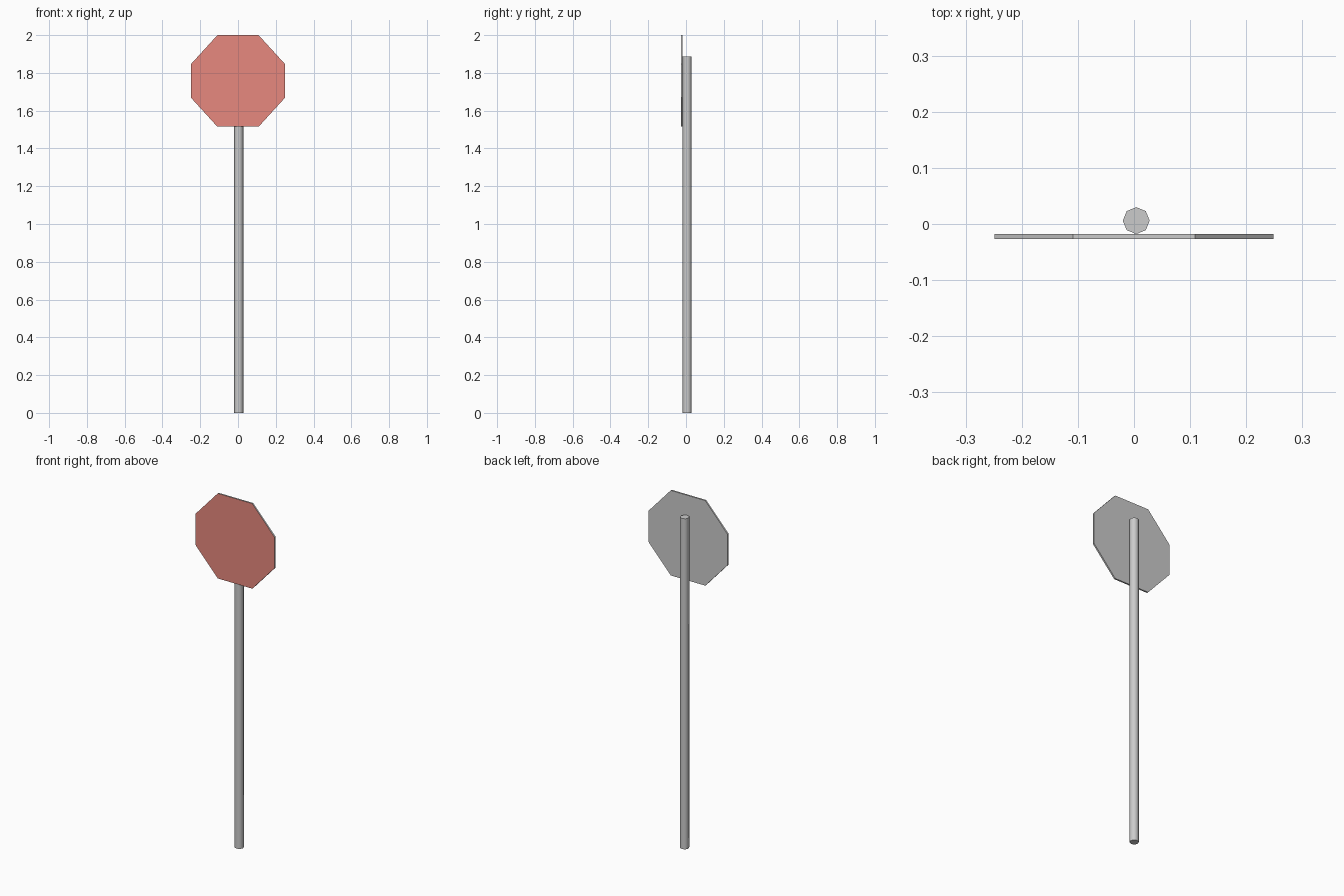
import bpy, bmesh

if "Cube" in bpy.data.objects:
    bpy.data.objects.remove(bpy.data.objects["Cube"])

# Post: eight-sided tube, smooth around the side
bpy.ops.mesh.primitive_cylinder_add(vertices=8, radius=0.024, depth=1.886,
                                    location=(0.004, 0.006, 0.943))
post = bpy.context.object
post.name = "post"
bpy.ops.object.shade_smooth_by_angle(angle=1.0)

# Sign plate: octagon outline pushed back to a thin plate
W, H = 0.249, 0.2425          # half width and half height
w, h = 0.109, 0.089           # half lengths of the flat edges
CZ, FRONT, BACK = 1.7575, -0.027, -0.018
outline = [(-w, -H), (w, -H), (W, -h), (W, h), (w, H), (-w, H), (-W, h), (-W, -h)]

bm = bmesh.new()
face = bm.faces.new([bm.verts.new((x, FRONT, CZ + z)) for x, z in outline])
ext = bmesh.ops.extrude_face_region(bm, geom=[face], use_keep_orig=True)
new_verts = [g for g in ext["geom"] if isinstance(g, bmesh.types.BMVert)]
bmesh.ops.translate(bm, verts=new_verts, vec=(0, BACK - FRONT, 0))
bmesh.ops.recalc_face_normals(bm, faces=bm.faces)

# Only the front face is red
for f in bm.faces:
    f.material_index = 1 if f.normal.y < -0.9 else 0
mesh = bpy.data.meshes.new("sign_plate")
bm.to_mesh(mesh)
bm.free()
red = bpy.data.materials.new("sign_red")
red.diffuse_color = (0.8, 0.25, 0.21, 1)
red.use_nodes = True
red.node_tree.nodes["Principled BSDF"].inputs["Base Color"].default_value = red.diffuse_color
grey = bpy.data.materials.new("plate_grey")
grey.diffuse_color = (0.8, 0.8, 0.8, 1)
grey.use_nodes = True
grey.node_tree.nodes["Principled BSDF"].inputs["Base Color"].default_value = grey.diffuse_color
mesh.materials.append(grey)
mesh.materials.append(red)
plate = bpy.data.objects.new("sign_plate", mesh)
bpy.context.collection.objects.link(plate)
